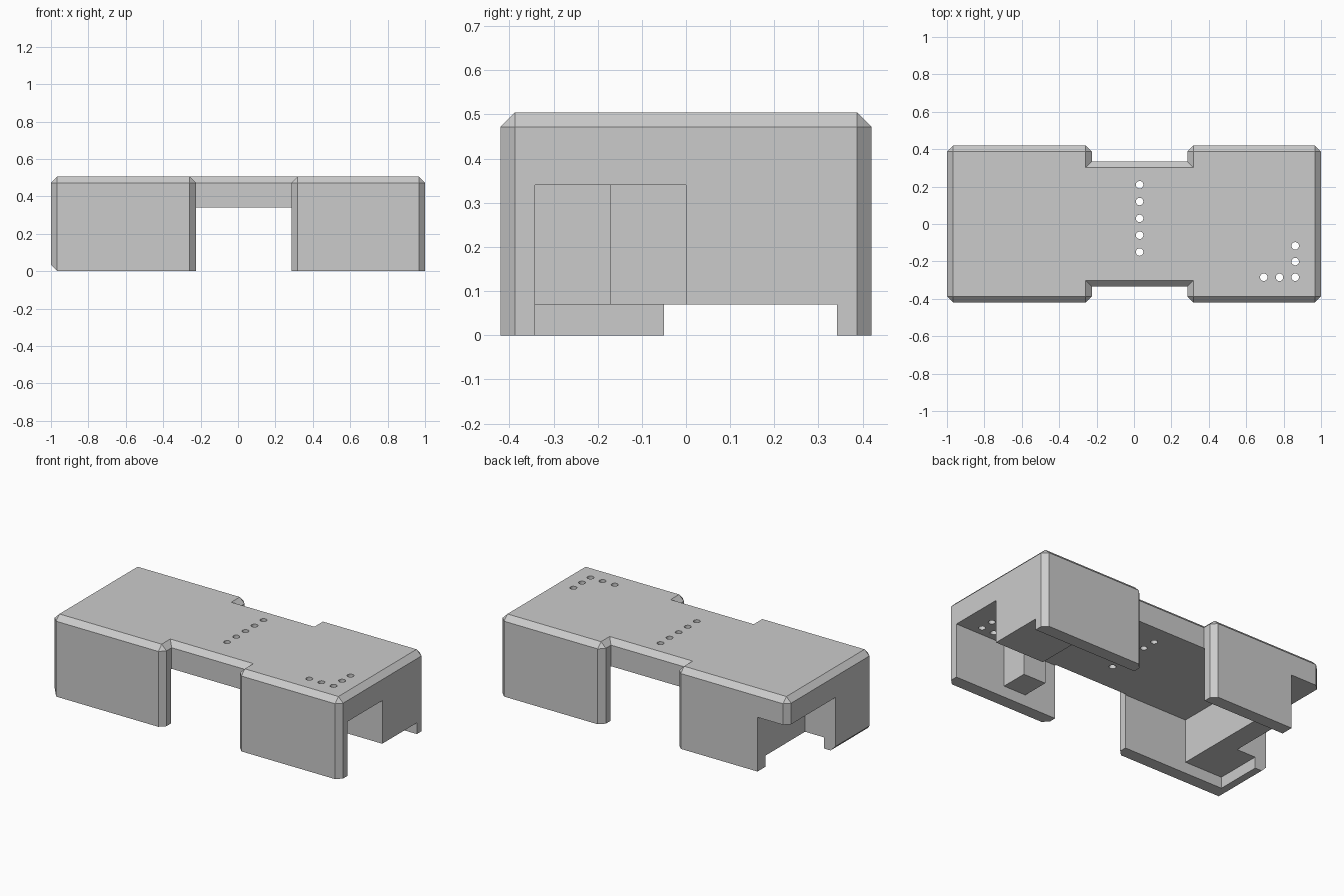
import bpy, bmesh
from mathutils import Matrix, Vector

cube = bpy.data.objects.get("Cube")
if cube:
    bpy.data.objects.remove(cube, do_unlink=True)

grey = bpy.data.materials.new("plain_grey")
grey.use_nodes = True
colour = (0.6, 0.6, 0.6, 1)
grey.diffuse_color = colour
grey.node_tree.nodes["Principled BSDF"].inputs["Base Color"].default_value = colour

TOP, CEILING, FLOOR = 0.505, 0.34, 0.07
WALL, CHAMFER = 0.342, 0.033


def add_object(name, bm):
    mesh = bpy.data.meshes.new(name)
    bmesh.ops.recalc_face_normals(bm, faces=bm.faces)
    bm.to_mesh(mesh)
    bm.free()
    obj = bpy.data.objects.new(name, mesh)
    obj.data.materials.append(grey)
    bpy.context.collection.objects.link(obj)
    return obj


def box(name, x0, x1, y0, y1, z0, z1):
    bm = bmesh.new()
    size = Vector((x1 - x0, y1 - y0, z1 - z0))
    centre = Vector((x0 + x1, y0 + y1, z0 + z1)) / 2
    bmesh.ops.create_cube(bm, size=1, matrix=Matrix.Translation(centre) @ Matrix.Diagonal(size).to_4x4())
    return add_object(name, bm)


def hole(x, y):
    bm = bmesh.new()
    bmesh.ops.create_cone(bm, cap_ends=True, segments=20, radius1=0.02, radius2=0.02,
                          depth=0.4, matrix=Matrix.Translation((x, y, TOP)))
    return add_object("hole_cutter", bm)


def cut(target, cutter):
    cutter.hide_render = True
    mod = target.modifiers.new("cut", "BOOLEAN")
    mod.operation, mod.solver, mod.object = "DIFFERENCE", "EXACT", cutter
    bpy.context.view_layer.objects.active = target
    bpy.ops.object.modifier_apply(modifier=mod.name)
    bpy.data.objects.remove(cutter, do_unlink=True)


# Case: an outline with a narrow waist, extruded and chamfered
half = [(-1, 0.42), (-0.225, 0.42), (-0.225, 0.335), (0.285, 0.335), (0.285, 0.42), (1, 0.42)]
outline = half + [(x, -y) for x, y in reversed(half)]
bm = bmesh.new()
base = bm.faces.new([bm.verts.new((x, y, 0)) for x, y in outline])
grown = bmesh.ops.extrude_face_region(bm, geom=[base], use_keep_orig=True)["geom"]
bmesh.ops.translate(bm, verts=[v for v in grown if isinstance(v, bmesh.types.BMVert)], vec=(0, 0, TOP))
bmesh.ops.recalc_face_normals(bm, faces=bm.faces)


def is_chamfered(edge):
    a, b = (v.co for v in edge.verts)
    rim = min(a.z, b.z) > 0.1
    corner = abs(a.z - b.z) > 0.1 and abs(a.y) > 0.4
    end_foot = max(a.x, b.x) < -0.9 and max(a.z, b.z) < 0.1
    return rim or corner or end_foot


bmesh.ops.bevel(bm, geom=[e for e in bm.edges if is_chamfered(e)], offset=CHAMFER,
                segments=1, affect="EDGES", profile=0.5)
case = add_object("case", bm)

# Hollows under the case
hollows = [
    (-0.66, 0.66, -WALL, WALL, CEILING),   # central space
    (0.6, 1.1, -WALL, 0, CEILING),         # doorway in the left end
    (0.6, 1.1, -WALL, WALL, FLOOR),        # raised underside, left end
    (-0.92, -0.6, -WALL, WALL, FLOOR),     # raised underside, right end
    (-1.1, -0.79, -0.05, 0.6, CEILING),    # open rear corner
]
for x0, x1, y0, y1, z1 in hollows:
    cut(case, box("hollow_cutter", x0, x1, y0, y1, -0.2, z1))

# Round holes: a row across the waist and an L near the corner
spots = [(0.03, 0.21 - 0.09 * i) for i in range(5)]
spots += [(0.862, -0.285 + 0.084 * i) for i in range(3)]
spots += [(0.862 - 0.084 * i, -0.285) for i in (1, 2)]
for x, y in spots:
    cut(case, hole(x, y))

# Block hanging inside, against the front wall
box("inner_block", 0.5, 0.655, -WALL - 0.005, -0.17, FLOOR, CEILING + 0.005)
